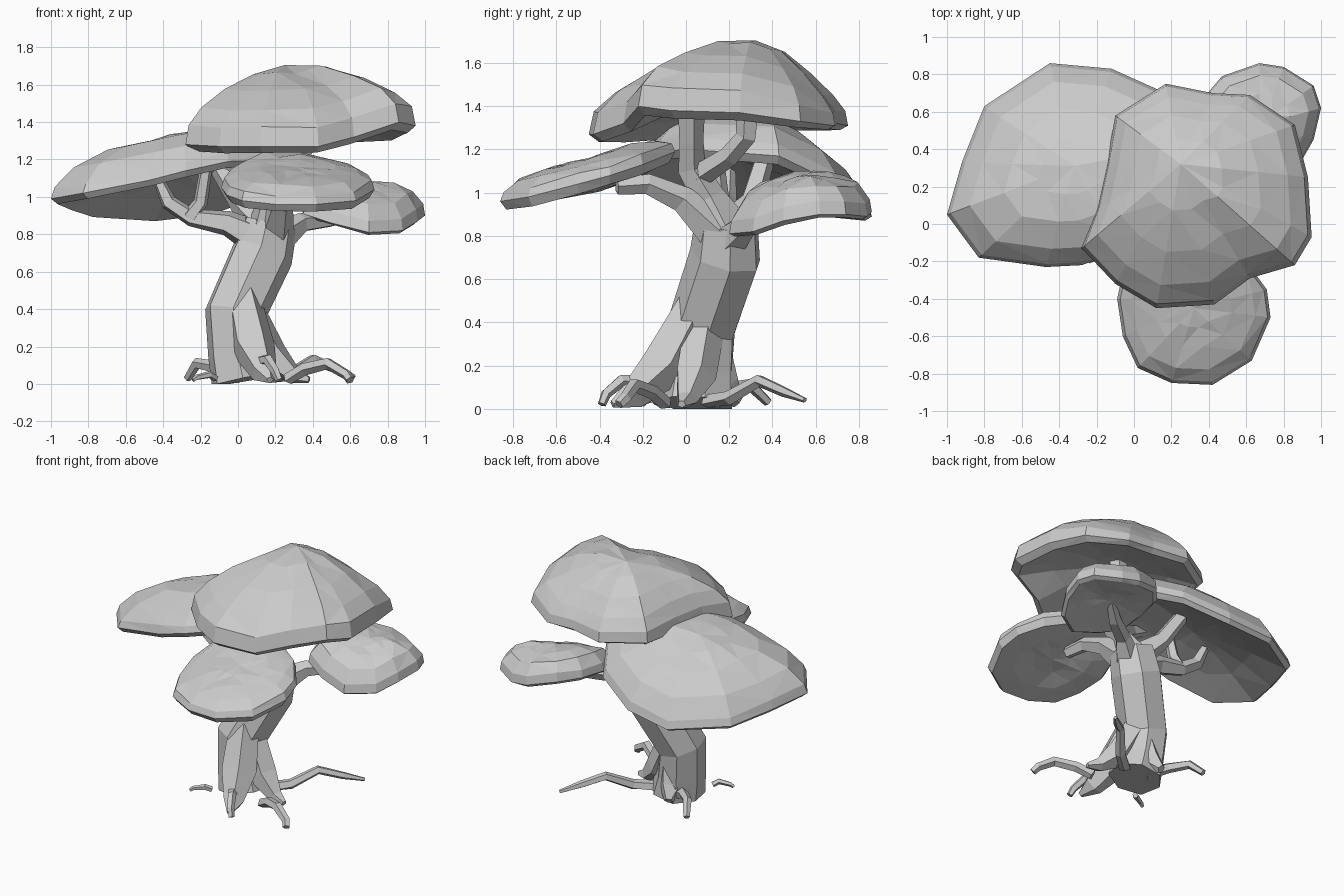
import bpy, bmesh, math, random
from mathutils import Vector

random.seed(4)


def finish(bm, name):
    bmesh.ops.recalc_face_normals(bm, faces=bm.faces)
    me = bpy.data.meshes.new(name)
    bm.to_mesh(me)
    bm.free()
    ob = bpy.data.objects.new(name, me)
    bpy.context.collection.objects.link(ob)
    return ob


def bridge(bm, a, b):
    n = len(a)
    for i in range(n):
        bm.faces.new((a[i], a[(i + 1) % n], b[(i + 1) % n], b[i]))


def tube(name, pts, sides=5):
    """Faceted tapering limb; pts are (x, y, z, radius)."""
    bm = bmesh.new()
    P = [Vector(p[:3]) for p in pts]
    rings, u = [], None
    for i, p in enumerate(P):
        t = (P[min(i + 1, len(P) - 1)] - P[max(i - 1, 0)]).normalized()
        if u is None:
            u = Vector((1, 0.2, 0)) if abs(t.x) < 0.8 else Vector((0, 1, 0))
        u = (u - t * u.dot(t)).normalized()
        v = t.cross(u)
        ring = []
        for k in range(sides):
            a = math.tau * k / sides
            q = p + (u * math.cos(a) + v * math.sin(a)) * pts[i][3]
            q.z = max(q.z, 0.005 if pts[0][2] > 0.02 else 0)
            ring.append(bm.verts.new(q))
        rings.append(ring)
    for a, b in zip(rings, rings[1:]):
        bridge(bm, a, b)
    bm.faces.new(rings[0])
    bm.faces.new(rings[-1])
    return finish(bm, name)


def canopy(name, rim, center, top, rings, under, shift=(0, 0), drop=0):
    """Lumpy leaf cap: rim outline (x, y, z), base center, dome height.
    rings: (scale, height fraction) from rim to crown; under: (scale, drop);
    shift moves the apex, drop flattens the back slope."""
    bm = bmesh.new()
    c = Vector(center)

    def ring(s, dz, jit, f=0):
        out = []
        for p in rim:
            q = c.lerp(Vector(p), s)
            h = dz * (1 - drop * max(0, q.y - c.y) * s)
            q += Vector((shift[0], shift[1], 0)) * (1 - s) * f
            out.append(bm.verts.new(q + Vector((0, 0, h + random.uniform(-jit, jit)))))
        return out
    levels = [ring(s, d, 0.005) for s, d in reversed(under)]
    levels += [ring(s, f * top, 0.008 if f else 0, 1) for s, f in rings]
    for a, b in zip(levels, levels[1:]):
        bridge(bm, a, b)
    crown = Vector((shift[0], shift[1], top))
    for loop, off in ((levels[0], Vector((0, 0, under[-1][1]))), (levels[-1], crown)):
        v = bm.verts.new(c + off)
        for i in range(len(loop)):
            bm.faces.new((loop[i], loop[(i + 1) % len(loop)], v))
    bmesh.ops.triangulate(bm, faces=bm.faces[:])
    return finish(bm, name)


# Leaf canopies
canopy("top_canopy",
       [(-.28, -.13, 1.28), (-.2, .08, 1.3), (-.15, .3, 1.31), (-.1, .58, 1.31),
        (.17, .75, 1.31), (.42, .7, 1.32), (.62, .69, 1.31), (.86, .53, 1.33),
        (.93, .25, 1.37), (.95, -.07, 1.38), (.86, -.22, 1.4), (.62, -.29, 1.32),
        (.43, -.43, 1.27), (.12, -.45, 1.27), (-.1, -.32, 1.27)],
       (.32, .2, 1.36), .345,
       [(1, 0), (.97, .3), (.84, .53), (.61, .77), (.32, .95)],
       [(.93, -.04), (.6, .02), (.3, .05)], (-.07, .12), .8)
canopy("left_canopy",
       [(-1, .05, .99), (-.92, .33, .96), (-.8, .63, .92), (-.45, .86, .89),
        (-.12, .83, .93), (.17, .7, 1.04), (.33, .43, 1.17), (.22, .02, 1.2),
        (-.05, -.14, 1.19), (-.28, -.22, 1.14), (-.47, -.23, 1.09), (-.83, -.18, 1.02)],
       (-.3, .25, 1.12), .21,
       [(1, 0), (.97, .25), (.82, .66), (.55, .98), (.28, 1.03)],
       [(.95, -.035), (.6, .01), (.3, .03)], (-.02, .06))
canopy("front_canopy",
       [(-.09, -.4, 1.05), (-.06, -.6, 1.01), (.02, -.77, .98), (.2, -.85, .96),
        (.42, -.86, .96), (.63, -.73, .98), (.73, -.5, 1.04), (.71, -.35, 1.08),
        (.6, -.2, 1.13), (.35, -.05, 1.19), (.1, -.08, 1.18), (-.05, -.22, 1.11)],
       (.32, -.45, 1.06), .1,
       [(1, 0), (.96, .45), (.8, .8), (.5, .97), (.25, 1)],
       [(.93, -.045), (.6, -.045), (.3, -.03)])
canopy("back_right_canopy",
       [(.36, .66, .97), (.47, .79, .96), (.67, .86, .91), (.8, .84, .89),
        (.96, .74, .9), (1, .62, .9), (.96, .45, .87), (.88, .31, .82),
        (.7, .2, .81), (.5, .23, .86), (.35, .3, .91), (.32, .48, .96)],
       (.67, .53, .92), .16,
       [(1, 0), (.97, .35), (.8, .82), (.5, .99), (.25, 1)],
       [(.92, -.02), (.6, -.02), (.3, -.01)])

# Trunk, leaning to the right and back
tube("trunk", [(.03, .05, .02, .18), (.0, .06, .16, .165), (-.02, .075, .37, .165),
               (.13, .185, .7, .17), (.17, .19, .86, .15)], 7)

# Flared buttresses at the foot
tube("front_flare", [(.02, .05, .48, .1), (.08, -.1, .2, .12), (.14, -.25, .06, .07), (.17, -.34, .02, .02)])
tube("right_flare", [(.05, .08, .38, .1), (.17, .04, .15, .1), (.3, 0, .04, .05), (.38, -.02, .02, .02)])
tube("back_flare", [(.03, .1, .3, .1), (.0, .16, .1, .09), (-.03, .24, .03, .03)])

# Surface roots
roots = [
    [(.16, .1, .03, .04), (.28, .2, .05, .035), (.4, .34, .13, .03), (.52, .45, .08, .025), (.62, .55, .04, .012)],
    [(.27, -.1, .02, .04), (.36, -.16, .08, .035), (.48, -.24, .11, .033), (.58, -.28, .05, .028), (.6, -.31, .02, .025)],
    [(.0, .12, .03, .05), (-.12, .2, .09, .035), (-.22, .3, .11, .03), (-.27, .38, .03, .022)],
    [(-.12, -.13, .03, .02), (-.15, -.16, .05, .02), (-.22, -.19, .035, .015), (-.24, -.2, .02, .012)],
    [(.12, -.22, .12, .035), (.16, -.3, .13, .03), (.2, -.37, .07, .025), (.22, -.39, .02, .02)]]
for i, r in enumerate(roots):
    tube(f"root_{i + 1}", r)

# Branches carrying the canopies
branches = {
    "central_branch": [(.17, .18, .8, .14), (.18, .1, .98, .08), (.2, .02, 1.12, .07), (.26, .02, 1.24, .06), (.32, .02, 1.42, .07)],
    "crown_branch": [(.2, .06, 1.08, .06), (.3, .2, 1.17, .05), (.36, .28, 1.26, .05), (.38, .29, 1.42, .06)],
    "left_branch": [(.1, .16, .78, .1), (-.06, .16, .86, .07), (-.25, .18, .89, .05), (-.37, .19, .97, .045), (-.43, .2, 1.1, .03)],
    "left_twig": [(-.26, .17, .89, .045), (-.2, .16, .97, .04), (-.17, .14, 1.16, .035)],
    "inner_left_branch": [(.16, .2, .82, .1), (.02, .3, .95, .06), (-.1, .36, 1.15, .05)],
    "front_branch": [(.2, .14, .82, .1), (.23, -.02, .97, .065), (.27, -.18, 1.04, .05), (.3, -.32, 1.03, .04)],
    "back_right_branch": [(.22, .2, .78, .09), (.34, .29, .86, .055), (.5, .4, .88, .045), (.62, .5, .93, .03)],
    "upper_link": [(.18, .08, 1.05, .06), (.05, .02, 1.13, .05), (-.08, 0, 1.2, .04)]}
for n, p in branches.items():
    tube(n, p)
